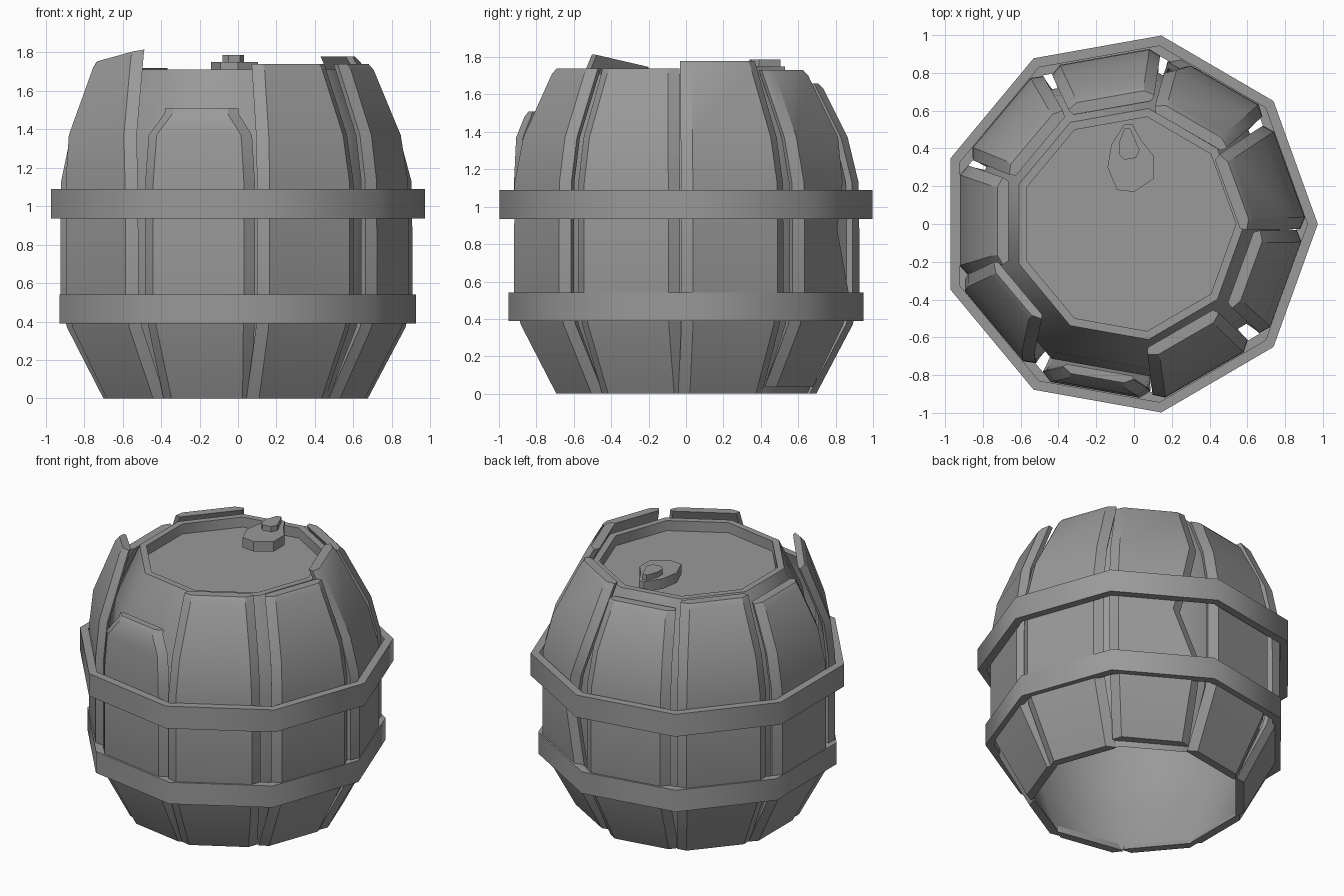
import bpy, bmesh, math
from mathutils import Vector

if "Cube" in bpy.data.objects:
    bpy.data.objects.remove(bpy.data.objects["Cube"])

CX = -0.03          # axis of the nine-sided barrel
N = 9

grey = bpy.data.materials.new("dark_grey")
grey.diffuse_color = (0.32, 0.32, 0.32, 1)
grey.use_nodes = True
grey.node_tree.nodes["Principled BSDF"].inputs["Base Color"].default_value = grey.diffuse_color


def make(name, verts, faces, angle):
    me = bpy.data.meshes.new(name)
    bm = bmesh.new()
    vs = [bm.verts.new(v) for v in verts]
    for f in faces:
        bm.faces.new([vs[i] for i in f])
    bmesh.ops.recalc_face_normals(bm, faces=bm.faces[:])
    bm.to_mesh(me)
    bm.free()
    me.materials.append(grey)
    ob = bpy.data.objects.new(name, me)
    bpy.context.collection.objects.link(ob)
    bpy.context.view_layer.objects.active = ob
    ob.select_set(True)
    bpy.ops.object.shade_smooth_by_angle(angle=math.radians(angle))
    ob.select_set(False)
    return ob


def loft(name, rings, closed=False, angle=30, base=True):
    n, m = len(rings[0]), len(rings)
    verts = [v for r in rings for v in r]
    faces = []
    for i in range(m if closed else m - 1):
        a, b = i * n, (i + 1) % m * n
        faces += [(a + j, a + (j + 1) % n, b + (j + 1) % n, b + j) for j in range(n)]
    if not closed:
        faces.append(tuple(range((m - 1) * n, m * n)))
        if base:
            faces.append(tuple(range(n)))
    return make(name, verts, faces, angle)


def ring(r, z):
    return [Vector((CX + r * math.cos(math.tau * i / N),
                    r * 1.01 * math.sin(math.tau * i / N), z)) for i in range(N)]


# Inner barrel, open below, with a recessed lid
CORE = [(0.66, 0.0), (0.785, 0.38), (0.815, 0.55), (0.815, 1.1), (0.775, 1.37),
        (0.615, 1.71), (0.57, 1.71), (0.57, 1.64)]
loft("inner_barrel", [ring(r, z) for r, z in CORE], angle=42, base=False)

# Hoops
for name, r, z0, z1 in (("lower_hoop", 0.955, 0.39, 0.54), ("upper_hoop", 1.003, 0.935, 1.09)):
    t = 0.055
    loft(name, [ring(r, z0), ring(r, z1), ring(r - t, z1), ring(r - t, z0)], closed=True, angle=45)

# Staves: outer radius by height
PROFILE = [(0, 0.67), (0.37, 0.86), (0.52, 0.893), (0.88, 0.893), (1.13, 0.89),
           (1.37, 0.84), (1.9, 0.60)]


def radius(z):
    for (z0, r0), (z1, r1) in zip(PROFILE, PROFILE[1:]):
        if z <= z1:
            return r0 + (r1 - r0) * (z - z0) / (z1 - z0)
    return PROFILE[-1][1]


def stave(name, deg, shift, top, lean=0.0, slant=0.0, bottom=0.0, notch=0.0,
          clip=0.0, slide=0.0, thick=0.075):
    a = math.radians(deg)
    out = Vector((math.cos(a), math.sin(a), 0))
    side = Vector((-math.sin(a), math.cos(a), 0))
    levels = [bottom, 0.37, 0.52, 0.88, 1.13, 1.37, top - 0.03, top]
    rings = []
    for k, z in enumerate(levels):
        rise = max(0, z - 1.1) / 0.64
        r = radius(z) + lean * rise
        w = 0.325 * radius(z) + (0.02 if z < 0.2 else 0)
        if k >= 6:
            w -= clip
        last = 0.015 if k == 7 else 0
        depth = 0.055 if k == 0 else thick
        cut = notch * {3: 1, 4: 0.5}.get(k, 0)
        pts = [(-w + 0.02, -depth), (-w, -0.045), (-w + 0.05, -last), (w - 0.05 - cut, -last),
               (w - cut, -0.045), (w - 0.02 - cut, -depth)]
        rings.append([Vector((CX, 0, 0)) + out * (r + d)
                      + side * (s + shift * r / 0.89 + slide * rise)
                      + Vector((0, 0, z + (slant * s / w if k >= 6 else 0)))
                      for s, d in pts])
    return loft(name, rings)


stave("stave_right_back", 20, -0.045, 1.78, lean=-0.03)
stave("stave_back_right_notched", 60, -0.04, 1.73, lean=-0.02, bottom=0.035, notch=0.13)
stave("stave_back", 100, -0.03, 1.66, lean=-0.015)
stave("stave_back_left", 140, -0.02, 1.72, lean=0.015)
stave("stave_left", 180, -0.02, 1.66, lean=0.0)
stave("stave_front_left_loose", 220, -0.04, 1.78, lean=0.06, slant=0.035, clip=0.015, slide=-0.07, thick=0.06)
stave("stave_front_short", 260, -0.02, 1.51, lean=0.11, clip=0.06, thick=0.06)
stave("stave_front_right", 300, -0.05, 1.74, lean=0.02)
stave("stave_right_front", 340, -0.015, 1.74, lean=0.04)

# Bung and its knob on the lid
PLATE = [(-0.05, 0.53), (-0.01, 0.53), (0.04, 0.44), (0.105, 0.36), (0.105, 0.24),
         (0.0, 0.17), (-0.09, 0.18), (-0.14, 0.30), (-0.12, 0.42)]
KNOB = [(-0.05, 0.505), (-0.02, 0.505), (0.03, 0.39), (0.01, 0.35), (-0.05, 0.34), (-0.08, 0.37), (-0.08, 0.43)]
for name, shape, z0, z1 in (("bung_plate", PLATE, 1.68, 1.75), ("bung_knob", KNOB, 1.74, 1.787)):
    loft(name, [[Vector((x, y, z)) for x, y in shape] for z in (z0, z1)])
